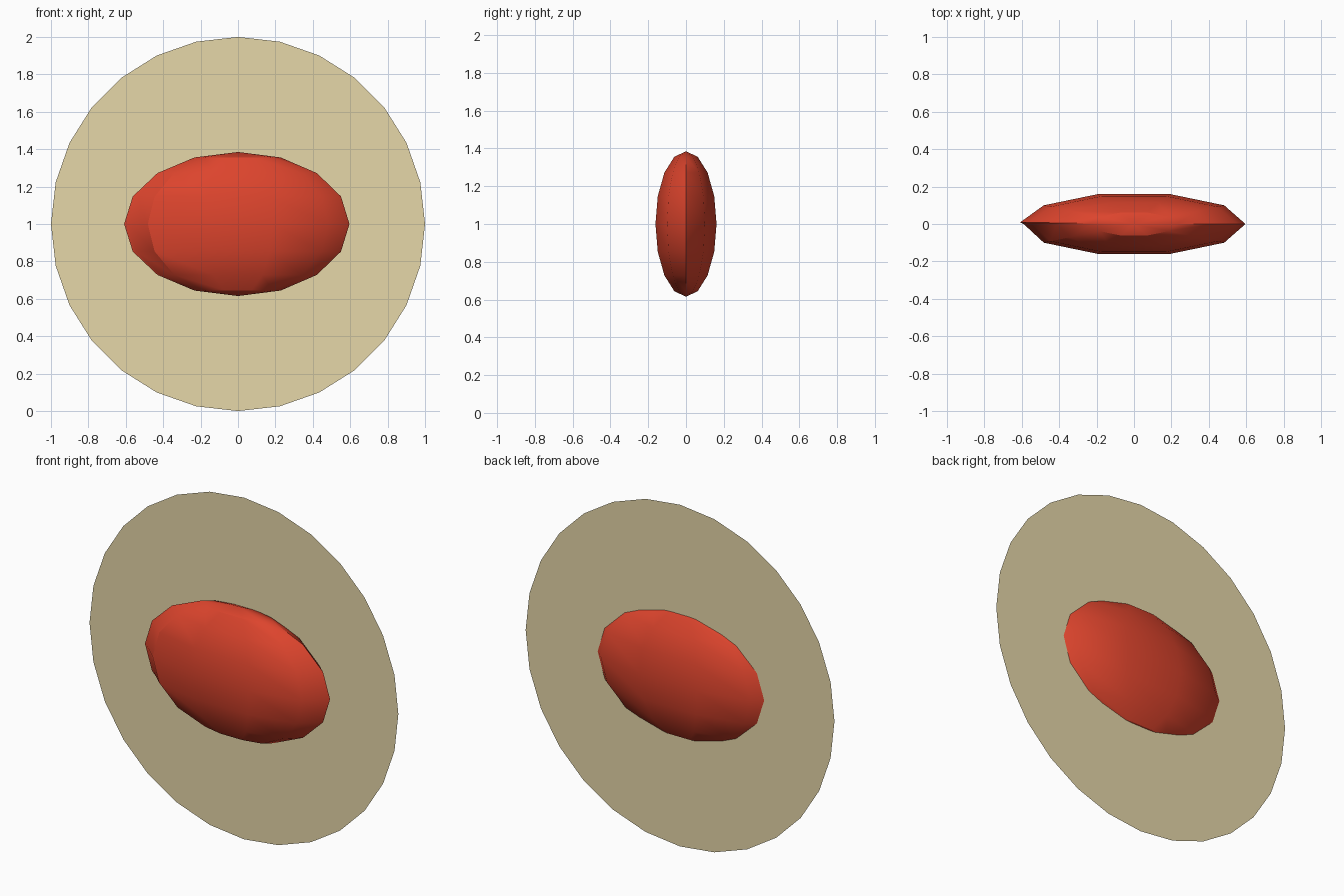
import bpy, bmesh, math

if "Cube" in bpy.data.objects:
    bpy.data.objects.remove(bpy.data.objects["Cube"])


def material(name, color):
    m = bpy.data.materials.new(name)
    m.diffuse_color = (*color, 1)
    m.use_nodes = True
    m.node_tree.nodes["Principled BSDF"].inputs["Base Color"].default_value = m.diffuse_color
    return m


def finish(bm, name, mat):
    bmesh.ops.recalc_face_normals(bm, faces=bm.faces)
    mesh = bpy.data.meshes.new(name)
    bm.to_mesh(mesh)
    bm.free()
    mesh.materials.append(mat)
    obj = bpy.data.objects.new(name, mesh)
    bpy.context.collection.objects.link(obj)
    return obj


tan = material("tan", (0.79, 0.68, 0.395))
red = material("red", (0.72, 0.058, 0.026))

# Upright paper-thin disc with 28 sides, set behind the middle of the dome
DISC_Y = 0.055
bm = bmesh.new()
bmesh.ops.create_circle(bm, cap_ends=True, segments=28, radius=1)
for v in bm.verts:
    x, y, _ = v.co
    v.co = (y, DISC_Y, x + 1)
finish(bm, "disc", tan)

# Flattened ten-sided ellipsoid, poles up and down, narrow seam on the left side
RX, RY, RZ, RINGS = 0.596, 0.17, 0.385, 8
columns = [(RX * math.cos(i * math.pi / 5), RY * math.sin(i * math.pi / 5)) for i in range(10)]
columns[5:6] = [(-0.609, 0.009), (-0.588, -0.002)]
bm = bmesh.new()
top = bm.verts.new((0, 0, 1 + RZ))
bottom = bm.verts.new((0, 0, 1 - RZ))
rings = []
for k in range(1, RINGS):
    a = math.pi * k / RINGS
    s, z = math.sin(a), 1 + RZ * math.cos(a)
    rings.append([bm.verts.new((x * s, y * s, z)) for x, y in columns])
n = len(columns)
for i in range(n):
    j = (i + 1) % n
    bm.faces.new((top, rings[0][i], rings[0][j]))
    bm.faces.new((bottom, rings[-1][j], rings[-1][i]))
    for upper, lower in zip(rings, rings[1:]):
        bm.faces.new((upper[i], lower[i], lower[j], upper[j]))
dome = finish(bm, "center_dome", red)

# Soft facets, sharp side edges
bpy.context.view_layer.objects.active = dome
dome.select_set(True)
bpy.ops.object.shade_smooth_by_angle(angle=math.radians(30))
